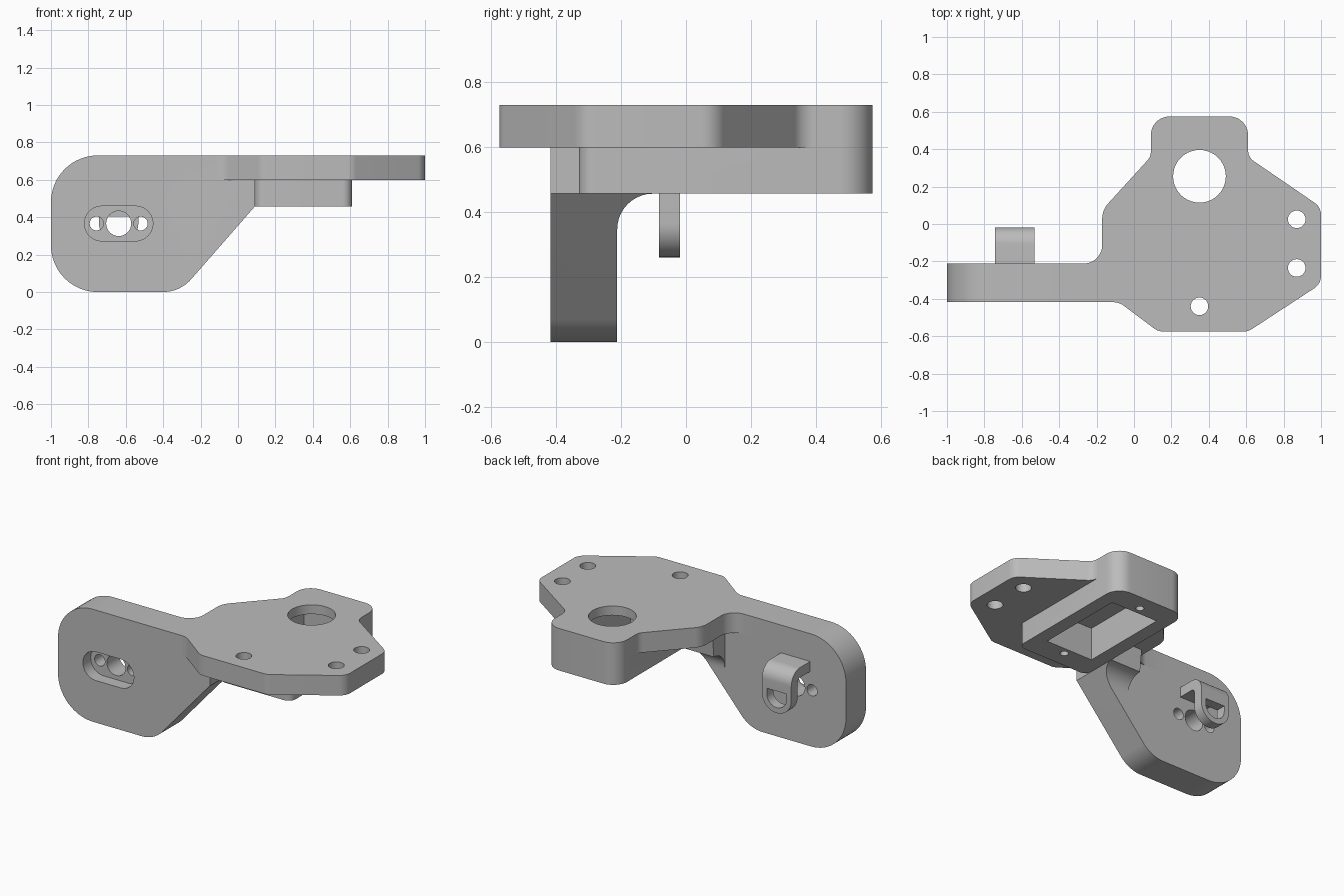
import bpy
import bmesh
import math
from mathutils import Vector

cube = bpy.data.objects.get("Cube")
if cube:
    bpy.data.objects.remove(cube, do_unlink=True)

grey = bpy.data.materials.new("plain_grey")
grey.use_nodes = True
COLOUR = (0.5, 0.5, 0.5, 1)
grey.diffuse_color = COLOUR
grey.node_tree.nodes["Principled BSDF"].inputs["Base Color"].default_value = COLOUR


def rounded(corners, steps=10):
    """Closed outline from (a, b, radius) corners, convex or concave."""
    out = []
    for i, (a, b, r) in enumerate(corners):
        p = Vector((a, b))
        if r == 0:
            out.append(p)
            continue
        u = (Vector(corners[i - 1][:2]) - p).normalized()
        v = (Vector(corners[(i + 1) % len(corners)][:2]) - p).normalized()
        half = u.angle(v) / 2
        centre = p + (u + v).normalized() * (r / math.sin(half))
        start = p + u * (r / math.tan(half)) - centre
        end = p + v * (r / math.tan(half)) - centre
        sweep = start.angle(end)
        for k in range(steps + 1):
            t = k / steps
            out.append(centre + (start * math.sin((1 - t) * sweep)
                                 + end * math.sin(t * sweep)) / math.sin(sweep))
    return out


def rect(a0, a1, b0, b1, r=0):
    return rounded([(a0, b0, r), (a1, b0, r), (a1, b1, r), (a0, b1, r)])


def circle(a, b, r, n=40):
    return [Vector((a + r * math.cos(k * math.tau / n),
                    b + r * math.sin(k * math.tau / n))) for k in range(n)]


def prism(name, outline, axis, lo, hi):
    """Extrude a flat outline along the given axis."""
    place = {"x": lambda p, t: (t, p.x, p.y),
             "y": lambda p, t: (p.x, t, p.y),
             "z": lambda p, t: (p.x, p.y, t)}[axis]
    bm = bmesh.new()
    face = bm.faces.new([bm.verts.new(place(p, lo)) for p in outline])
    top = bmesh.ops.extrude_face_region(bm, geom=[face])["geom"]
    shift = Vector(place(Vector((0, 0)), hi - lo))
    bmesh.ops.translate(bm, vec=shift,
                        verts=[g for g in top if isinstance(g, bmesh.types.BMVert)])
    bmesh.ops.recalc_face_normals(bm, faces=bm.faces)
    mesh = bpy.data.meshes.new(name)
    bm.to_mesh(mesh)
    bm.free()
    mesh.materials.append(grey)
    obj = bpy.data.objects.new(name, mesh)
    bpy.context.collection.objects.link(obj)
    return obj


def combine(target, tool, operation):
    """Apply one boolean and drop the tool."""
    mod = target.modifiers.new("boolean", "BOOLEAN")
    mod.operation = operation
    mod.solver = "EXACT"
    mod.object = tool
    bpy.context.view_layer.objects.active = target
    bpy.ops.object.modifier_apply(modifier=mod.name)
    bpy.data.objects.remove(tool, do_unlink=True)


TOP, UNDER, BASE = 0.73, 0.6, 0.457       # plate top, plate underside, socket base
FRONT, BACK = -0.418, -0.212              # arm faces

# Top plate with a stub that runs into the arm
bracket = prism("bracket", rounded([
    (-0.4, FRONT, 0), (-0.08, FRONT, 0.1), (0.13, -0.575, 0.08), (0.61, -0.575, 0.08),
    (1, -0.32, 0.08), (1, 0.09, 0.08), (0.61, 0.357, 0.07), (0.61, 0.575, 0.1),
    (0.09, 0.575, 0.1), (0.09, 0.36, 0.07), (-0.17, 0.075, 0.12), (-0.17, BACK, 0.1),
    (-0.4, BACK, 0)]), "z", UNDER, TOP)

# Hanging arm
arm_outline = rounded([(-1, TOP, 0.25), (-1, 0, 0.25), (-0.31, 0, 0.2),
                       (0.09, BASE, 0), (0.09, TOP, 0)], 16)
combine(bracket, prism("arm", arm_outline, "y", FRONT, BACK), "UNION")

# Motor socket below the plate
combine(bracket, prism("motor_socket", rounded([
    (0.09, -0.33, 0.05), (0.61, -0.33, 0.05), (0.61, 0.575, 0.1), (0.09, 0.575, 0.1)]),
    "z", BASE, 0.68), "UNION")

# Curved web between arm and socket
web = prism("web", rounded([(-0.3, 0.33, 0), (BACK, 0.33, 0), (BACK, BASE, 0.11),
                            (-0.1, BASE, 0), (-0.08, 0.65, 0), (-0.3, 0.65, 0)]),
            "x", -0.13, 0.12)
combine(web, prism("web_trim", arm_outline, "y", -0.5, 0.1), "INTERSECT")
combine(bracket, web, "UNION")

# Motor pocket, shaft hole and screw holes
cuts = [prism("pocket", rect(0.18, 0.52, -0.175, 0.42), "z", 0.3, 0.67),
        prism("shaft_hole", circle(0.35, 0.255, 0.141), "z", 0.64, 0.9)]
for y in (-0.222, 0.47):
    cuts.append(prism("screw_hole", circle(0.35, y, 0.025, 20), "z", 0.3, 0.62))
for x, y in ((0.87, 0.025), (0.87, -0.235), (0.35, -0.44)):
    cuts.append(prism("mount_hole", circle(x, y, 0.047, 28), "z", 0.5, 0.9))

# Slot in the arm with three through holes
SX, SZ = -0.638, 0.366
cuts.append(prism("slot", rect(SX - 0.183, SX + 0.183, SZ - 0.093, SZ + 0.093, 0.0929),
                  "y", -0.6, FRONT + 0.08))
for dx, r in ((-0.118, 0.037), (0, 0.067), (0.118, 0.037)):
    cuts.append(prism("arm_hole", circle(SX + dx, SZ, r, 32), "y", -0.6, -0.18))
for cut in cuts:
    combine(bracket, cut, "DIFFERENCE")

# Bent hook behind the arm, with a rounded tip
W = 0.105
hook = prism("hook", rounded([(BACK - 0.02, 0.55, 0), (-0.018, 0.55, 0.09),
                              (-0.018, 0.2, 0), (-0.083, 0.2, 0),
                              (-0.083, 0.485, 0.025), (BACK - 0.02, 0.485, 0)]),
             "x", SX - W, SX + W)
tip = rounded([(SX - W, 0.8, 0), (SX - W, SZ - W, W - 0.0001),
               (SX + W, SZ - W, W - 0.0001), (SX + W, 0.8, 0)], 14)
combine(hook, prism("tip_trim", tip, "y", -0.5, 0.2), "INTERSECT")
# Window in the hook: flat top, round bottom
R = 0.07
window = rounded([(SX - R, 0.403, 0), (SX - R, SZ - R, R - 0.0001),
                  (SX + R, SZ - R, R - 0.0001), (SX + R, 0.403, 0)], 14)
combine(hook, prism("window", window, "y", -0.15, 0.2), "DIFFERENCE")

# Smooth curved walls, keep sharp edges
for obj in (bracket, hook):
    bpy.ops.object.select_all(action="DESELECT")
    obj.select_set(True)
    bpy.context.view_layer.objects.active = obj
    bpy.ops.object.shade_smooth_by_angle(angle=math.radians(25))
